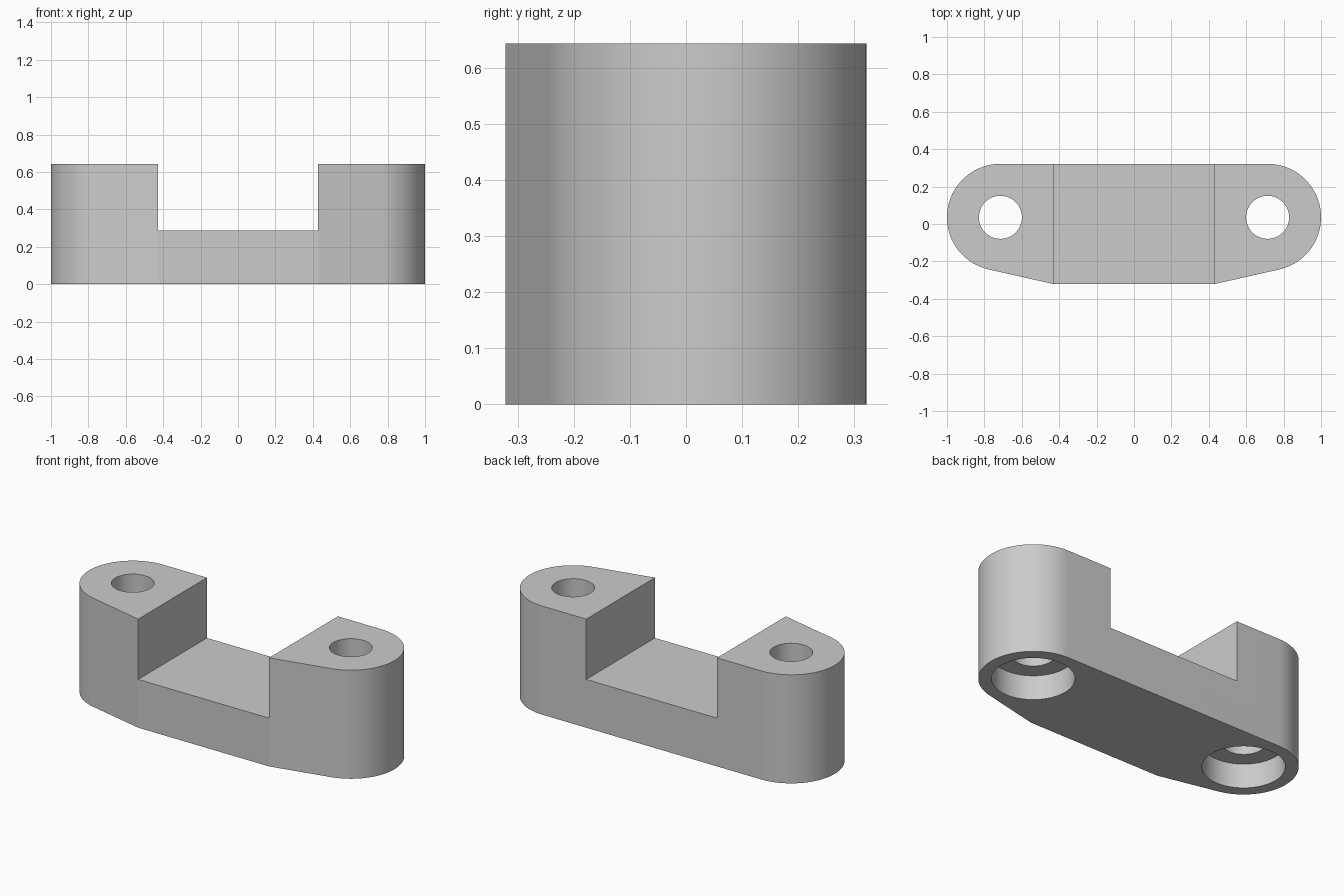
import bpy, bmesh, math
from mathutils import Vector

if "Cube" in bpy.data.objects:
    bpy.data.objects.remove(bpy.data.objects["Cube"], do_unlink=True)

UNIT = 1 / 14                     # module that every dimension follows
HEIGHT, FLOOR = 9 * UNIT, 4 * UNIT
END_X, END_Y, END_R = 10 * UNIT, UNIT / 2, 4 * UNIT
HALF_GAP, FRONT_Y = 6 * UNIT, -4.5 * UNIT
HOLE_R, BORE_R, BORE_DEPTH = 0.115, 0.217, 2 * UNIT

grey = bpy.data.materials.new("plain grey")
grey.use_nodes = True
colour = (0.6, 0.6, 0.6, 1)
grey.diffuse_color = colour
grey.node_tree.nodes["Principled BSDF"].inputs["Base Color"].default_value = colour


def prism(name, outline, z0, z1):
    """Extrude a flat outline from z0 to z1."""
    bm = bmesh.new()
    face = bm.faces.new([bm.verts.new((x, y, z0)) for x, y in outline])
    ext = bmesh.ops.extrude_face_region(bm, geom=[face])
    top = [v for v in ext["geom"] if isinstance(v, bmesh.types.BMVert)]
    bmesh.ops.translate(bm, verts=top, vec=(0, 0, z1 - z0))
    bmesh.ops.recalc_face_normals(bm, faces=bm.faces)
    mesh = bpy.data.meshes.new(name)
    bm.to_mesh(mesh)
    bm.free()
    mesh.materials.append(grey)
    obj = bpy.data.objects.new(name, mesh)
    bpy.context.collection.objects.link(obj)
    return obj


def arc(cx, cy, r, a0, a1, n):
    return [(cx + r * math.cos(a0 + (a1 - a0) * i / n),
             cy + r * math.sin(a0 + (a1 - a0) * i / n)) for i in range(n + 1)]


def cut(target, cutter):
    cutter.hide_render = True
    mod = target.modifiers.new("cut", "BOOLEAN")
    mod.operation, mod.solver, mod.object = "DIFFERENCE", "EXACT", cutter
    bpy.context.view_layer.objects.active = target
    bpy.ops.object.modifier_apply(modifier=mod.name)
    bpy.data.objects.remove(cutter, do_unlink=True)


# Outline: rounded ends, straight back, front tapering tangentially to the ends
to_corner = Vector((HALF_GAP - END_X, FRONT_Y - END_Y))
tangent = (math.atan2(to_corner.y, to_corner.x)
           + math.acos(END_R / to_corner.length))
right = [(HALF_GAP, FRONT_Y)] + arc(END_X, END_Y, END_R, tangent, math.pi / 2, 48)
left = [(-x, y) for x, y in reversed(right)]
body = prism("bracket_body", right + left, 0, HEIGHT)

# Central channel
cut(body, prism("channel_cutter", [(-HALF_GAP, -1), (HALF_GAP, -1),
                                   (HALF_GAP, 1), (-HALF_GAP, 1)], FLOOR, 1))

# Bolt holes with counterbores underneath
for side in (-1, 1):
    for name, r, z1 in (("bore_cutter", BORE_R, BORE_DEPTH), ("hole_cutter", HOLE_R, 1)):
        ring = arc(side * END_X, END_Y, r, 0, math.tau, 64)[:-1]
        cut(body, prism(name, ring, -0.1, z1))

# Smooth curved walls, crisp edges
bpy.ops.object.select_all(action="DESELECT")
body.select_set(True)
bpy.context.view_layer.objects.active = body
bpy.ops.object.shade_smooth_by_angle(angle=math.radians(10))
